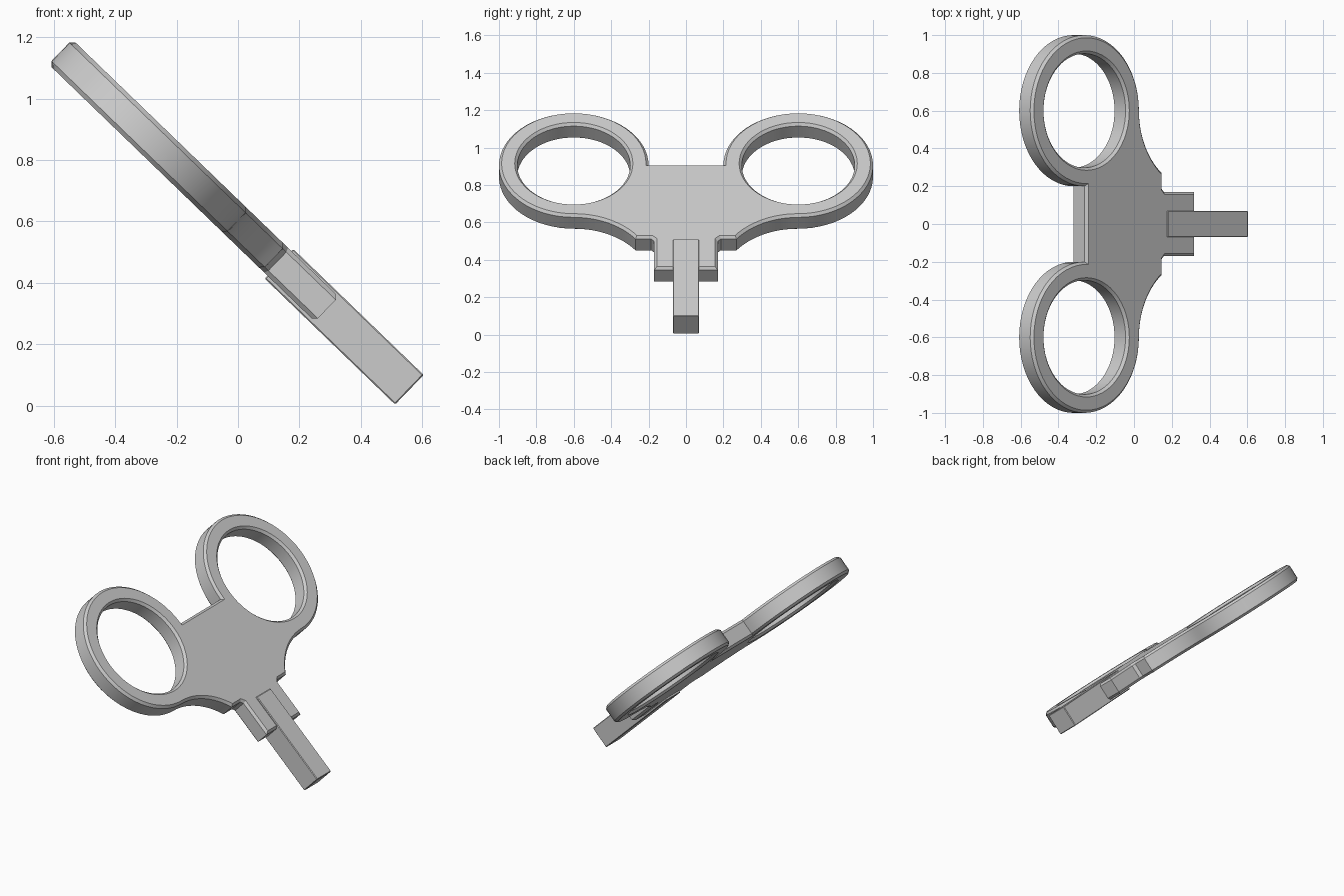
import bpy, bmesh
from math import sin, cos, radians
from mathutils import Matrix, Vector

if "Cube" in bpy.data.objects:
    bpy.data.objects.remove(bpy.data.objects["Cube"])

TILT = Matrix.Rotation(radians(44), 4, 'Y')   # local x runs down the key, local z is its normal
MID, HALF, CHAMFER = 0.427, 0.056, 0.014      # plate level, half thickness, edge chamfer


def arc(cx, cy, r, a0, a1, n):
    """Points on an arc, angles in degrees, both ends included."""
    angles = [radians(a0 + (a1 - a0) * i / n) for i in range(n + 1)]
    return [(cx + r * cos(a), cy + r * sin(a)) for a in angles]


def add_spline(curve, pts):
    sp = curve.splines.new('POLY')
    sp.points.add(len(pts) - 1)
    for p, (x, y) in zip(sp.points, pts):
        p.co = (x, y, 0, 1)
    sp.use_cyclic_u = True


def add_object(name, mesh):
    ob = bpy.data.objects.new(name, mesh)
    bpy.context.collection.objects.link(ob)
    return ob


# handle plate: half outline = finger ring, concave flank, shoulder, tab; then mirrored
half = arc(-0.817, 0.6, 0.4, -90, -360, 48)
half += arc(-0.007, 0.6, 0.41, 180, 233.6, 12)[1:]
half += [(-0.25, 0.186), (-0.234, 0.17), (-0.01, 0.17)]
outline = half + [(x, -y) for x, y in reversed(half)]

curve = bpy.data.curves.new("handle_outline", 'CURVE')
curve.dimensions = '2D'
curve.fill_mode = 'BOTH'
curve.extrude = HALF - CHAMFER
curve.bevel_depth = CHAMFER
curve.bevel_resolution = 0
curve.offset = -CHAMFER
add_spline(curve, outline)
for side in (1, -1):
    add_spline(curve, arc(-0.817, 0.6 * side, 0.302, 0, 360, 64)[:-1])

helper = add_object("outline_helper", curve)
deps = bpy.context.evaluated_depsgraph_get()
mesh = bpy.data.meshes.new_from_object(helper.evaluated_get(deps))
bpy.data.objects.remove(helper)
bm = bmesh.new()
bm.from_mesh(mesh)
bmesh.ops.remove_doubles(bm, verts=bm.verts, dist=0.0002)
bmesh.ops.recalc_face_normals(bm, faces=bm.faces)
bm.transform(TILT @ Matrix.Translation((0, 0, MID)))
bm.to_mesh(mesh)
bm.free()
handle = add_object("handle_plate", mesh)

# shaft: slightly thicker bar set into the plate between the tabs
bm = bmesh.new()
size = Vector((0.591, 0.14, 0.134))
bmesh.ops.create_cube(bm, size=1, matrix=Matrix.Diagonal((*size, 1)))
bmesh.ops.bevel(bm, geom=bm.edges[:], offset=0.004, segments=1, affect='EDGES')
bm.transform(TILT @ Matrix.Translation((0.0705, 0, 0.425)))
mesh = bpy.data.meshes.new("shaft")
bm.to_mesh(mesh)
bm.free()
add_object("shaft", mesh)

# smooth the ring walls, keep the chamfers crisp
bpy.ops.object.select_all(action='DESELECT')
handle.select_set(True)
bpy.context.view_layer.objects.active = handle
bpy.ops.object.shade_smooth_by_angle(angle=radians(25))
